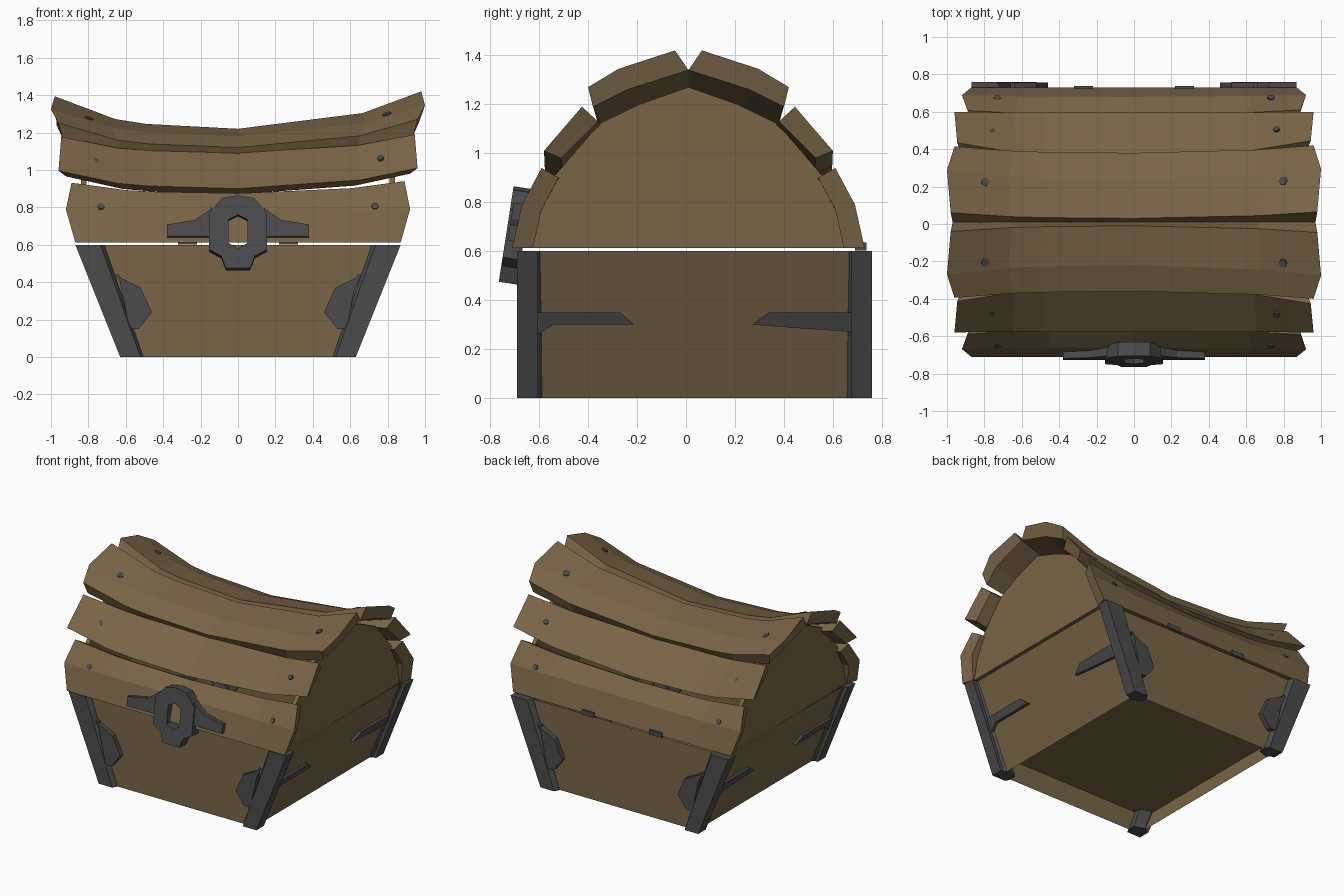
import bpy, bmesh, math
from mathutils import Vector

if "Cube" in bpy.data.objects:
    bpy.data.objects.remove(bpy.data.objects["Cube"])


def material(name, rgb):
    m = bpy.data.materials.new(name)
    m.diffuse_color = (*rgb, 1)
    m.use_nodes = True
    m.node_tree.nodes["Principled BSDF"].inputs["Base Color"].default_value = m.diffuse_color
    return m


WOOD = material("brown_wood", (0.19, 0.13, 0.062))
METAL = material("dark_metal", (0.07, 0.07, 0.073))


def finish(name, bm, mat, solid=True):
    if solid:
        bmesh.ops.recalc_face_normals(bm, faces=bm.faces)
    me = bpy.data.meshes.new(name)
    bm.to_mesh(me)
    bm.free()
    me.materials.append(mat)
    ob = bpy.data.objects.new(name, me)
    bpy.context.collection.objects.link(ob)
    return ob


def loft(bm, rings):
    """Closed solid through a row of equal-length rings of points."""
    rows = [[bm.verts.new(p) for p in r] for r in rings]
    n = len(rows[0])
    for a, b in zip(rows, rows[1:]):
        for i in range(n):
            j = (i + 1) % n
            bm.faces.new((a[i], a[j], b[j], b[i]))
    bm.faces.new(rows[0][::-1])
    bm.faces.new(rows[-1])


def solid(name, rings, mat):
    bm = bmesh.new()
    loft(bm, rings)
    return finish(name, bm, mat)


# --- chest body: thin tapered walls, open top, raised floor
Y0, Y1 = -0.655, 0.72


def wall_x(z):
    return 0.59 + 0.4 * z


def rect(z):
    w = wall_x(z)
    return [(-w, Y0, z), (w, Y0, z), (w, Y1, z), (-w, Y1, z)]


bm = bmesh.new()
low, mid, top = ([bm.verts.new(p) for p in rect(z)] for z in (0, 0.15, 0.6))
for a, b in ((low, mid), (mid, top)):
    for i in range(4):
        j = (i + 1) % 4
        bm.faces.new((a[i], a[j], b[j], b[i]))
bm.faces.new(mid[::-1])
finish("chest_body", bm, WOOD, solid=False)

# --- metal corner posts, front/back plates and side straps
POST = [(0, 0), (0.135, 0), (0.155, 0.03), (0.155, 0.085),
        (0.06, 0.11), (0.03, 0.085), (0, 0.085)]
PLATE = [(0.64, 0.44), (0.66, 0.44), (0.52, 0.37), (0.46, 0.24),
         (0.53, 0.15), (0.58, 0.15)]
STRAPS = {-1: [(-0.62, 0.35), (-0.27, 0.35), (-0.21, 0.30), (-0.54, 0.30), (-0.62, 0.25)],
          1: [(0.68, 0.35), (0.34, 0.35), (0.27, 0.30), (0.4, 0.29), (0.68, 0.27)]}
for sx in (-1, 1):
    for sy in (-1, 1):
        tag = ("front" if sy < 0 else "back") + ("_left" if sx < 0 else "_right")
        face = -0.69 if sy < 0 else 0.76
        solid(tag + "_corner_post",
              [[(sx * (x - k * dx), face - sy * dy, z) for dx, dy in POST]
               for x, k, z in ((0.63, 0.8, 0), (0.87, 1.0, 0.6))], METAL)
        solid(tag + "_plate",
              [[(sx * x, face - sy * d, z) for x, z in PLATE] for d in (0.004, 0.06)], METAL)
        solid(tag + "_side_strap",
              [[(sx * (wall_x(z) + d), y, z) for y, z in STRAPS[sy]] for d in (0.02, -0.02)], METAL)
    # small hinge under the back edge of the lid
    solid("hinge_" + ("left" if sx < 0 else "right"),
          [[(sx * 0.27 + a, y, z) for a, y in ((-.05, .69), (.05, .69), (.05, .738), (-.05, .738))]
           for z in (0.602, 0.635)], METAL)

# --- lid planks: (end profile, middle profile, half length at each point)
# profiles run over the outer face, then back along the inner face
PLANKS = [
    ("top_plank",
     [(0.055, 1.42), (0.285, 1.345), (0.41, 1.27), (0.39, 1.19), (0.25, 1.26), (0.0, 1.34)],
     [(0.02, 1.22), (0.23, 1.18), (0.37, 1.12), (0.33, 1.05), (0.2, 1.11), (0.0, 1.15)],
     [0.98, 1.0, 0.96, 0.94, 0.97, 0.97]),
    ("middle_plank",
     [(0.435, 1.19), (0.59, 1.01), (0.52, 0.98), (0.37, 1.13)],
     [(0.35, 1.09), (0.585, 0.90), (0.51, 0.87), (0.30, 1.04)],
     [0.945, 0.96, 0.92, 0.92]),
    ("lower_plank",
     [(0.60, 0.94), (0.68, 0.79), (0.72, 0.613), (0.635, 0.613), (0.60, 0.77), (0.53, 0.90)],
     [(0.575, 0.875), (0.67, 0.78), (0.72, 0.613), (0.635, 0.613), (0.60, 0.76), (0.51, 0.84)],
     [0.89, 0.92, 0.87, 0.85, 0.89, 0.87]),
]
# position along the plank -> amount of upward curl
CURL = [(-1, 0.87), (-0.67, 0.26), (-0.5, 0.13), (0, 0), (0.68, 0.42), (1, 1)]


def curl(u):
    for (a, ta), (b, tb) in zip(CURL, CURL[1:]):
        if u <= b:
            return ta + (tb - ta) * (u - a) / (b - a)


def section(plank, sy, u):
    _, end, middle, length = plank
    t = curl(u)
    return [Vector((u * l, 0.01 + sy * (m[0] + (e[0] - m[0]) * t), m[1] + (e[1] - m[1]) * t))
            for e, m, l in zip(end, middle, length)]


def nail(name, plank, sy, u, f, r):
    a, b = section(plank, sy, u)[:2]
    c, d = section(plank, sy, u + 0.02)[:2]
    p = a.lerp(b, f)
    along, down = (c.lerp(d, f) - p).normalized(), (b - a).normalized()
    n = along.cross(down).normalized()
    if n.z < 0:
        n = -n
    down = n.cross(along)
    ring = [p + r * (math.cos(k * math.pi / 3) * along + math.sin(k * math.pi / 3) * down)
            for k in range(6)]
    solid(name, [[q + n * h for q in ring] for h in (-0.012, 0.006)], METAL)


for plank, f, r in zip(PLANKS, (0.8, 0.5, 0.85), (0.024, 0.018, 0.02)):
    for sy, side in ((-1, "front_"), (1, "back_")):
        solid(side + plank[0], [section(plank, sy, u) for u, _ in CURL], WOOD)
        for u in (-0.8, 0.8):
            nail(side + plank[0] + "_nail", plank, sy, u, f, r)

# --- lid end panels
ARCH = [(0.645, 0.613), (0.60, 0.80), (0.545, 0.91), (0.365, 1.12), (0.2, 1.2), (0, 1.27)]
outline = ARCH + [(-y, z) for y, z in ARCH[-2::-1]]
for sx, name in ((-1, "lid_left_end"), (1, "lid_right_end")):
    solid(name, [[(sx * x, 0.01 + y, z) for y, z in outline] for x in (0.81, 0.84)], WOOD)

# --- lock: tilted ring with a keyhole, built as two welded halves, plus wings
HALF = [(0, 0.865), (0.085, 0.85), (0.155, 0.77), (0.155, 0.575), (0.09, 0.54), (0.065, 0.475),
        (0, 0.475), (0, 0.58), (0.05, 0.61), (0.05, 0.735), (0, 0.76)]
WING = [(0.14, 0.80), (0.17, 0.775), (0.23, 0.735), (0.38, 0.71), (0.38, 0.645), (0.14, 0.645)]


def tilt(x, z, d):
    return (x, -0.705 - 0.155 * (0.86 - z) + 0.988 * d, z - 0.153 * d)


bm = bmesh.new()
for sx in (-1, 1):
    loft(bm, [[tilt(sx * x, z, d) for x, z in HALF] for d in (0, 0.075)])
    solid("lock_wing_" + ("left" if sx < 0 else "right"),
          [[tilt(sx * x, z, d) for x, z in WING] for d in (0.01, 0.07)], METAL)
seam = [f for f in bm.faces if all(abs(v.co.x) < 1e-5 for v in f.verts)]
bmesh.ops.delete(bm, geom=seam, context='FACES_ONLY')
bmesh.ops.remove_doubles(bm, verts=bm.verts, dist=1e-4)
finish("lock_ring", bm, METAL)
